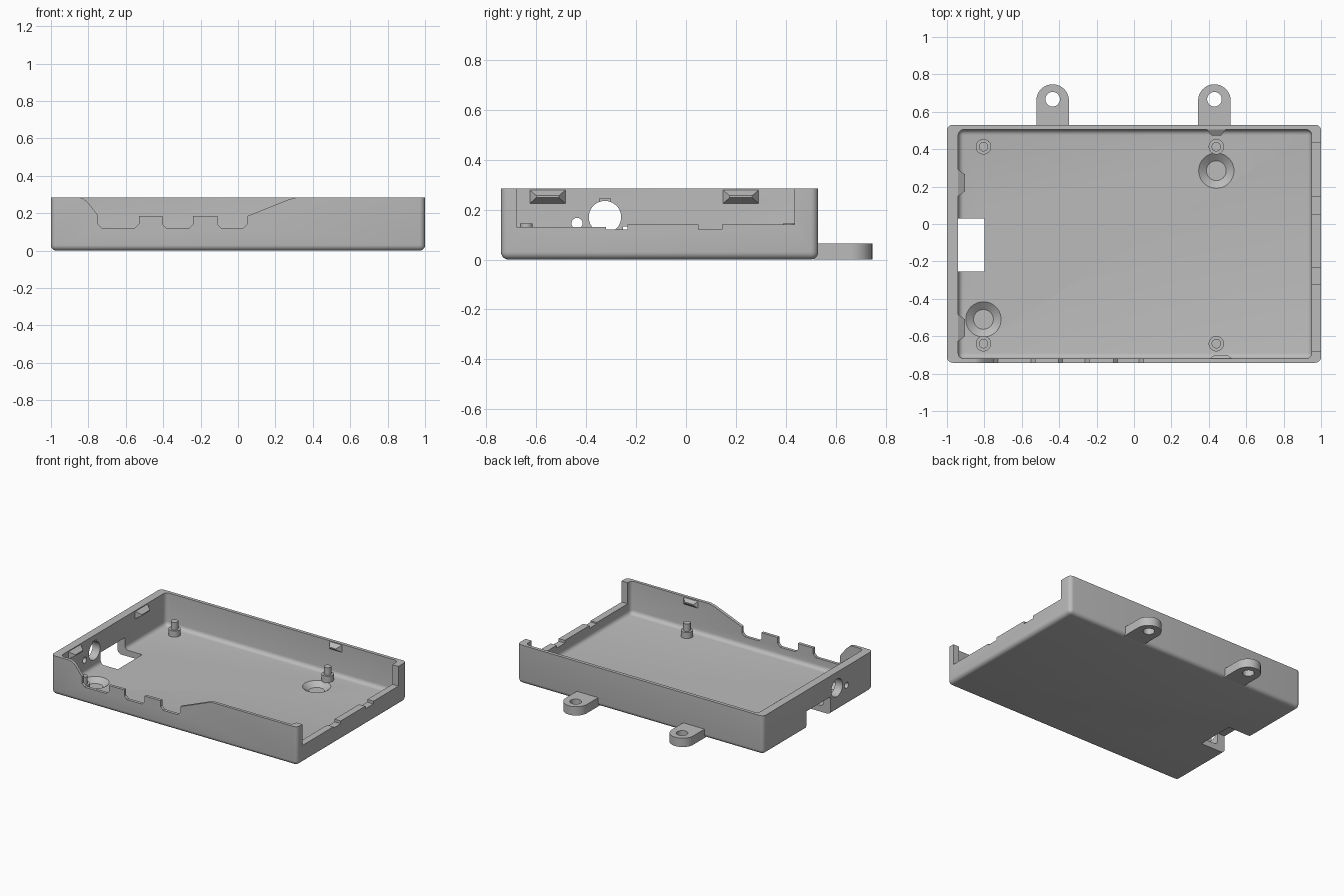
import bpy, bmesh, math

cube = bpy.data.objects.get("Cube")
if cube:
    bpy.data.objects.remove(cube, do_unlink=True)

GREY = (0.5, 0.5, 0.5, 1)
mat = bpy.data.materials.new("plain grey")
mat.use_nodes = True
mat.diffuse_color = GREY
mat.node_tree.nodes["Principled BSDF"].inputs["Base Color"].default_value = GREY


def finish(name, bm):
    bmesh.ops.recalc_face_normals(bm, faces=bm.faces)
    mesh = bpy.data.meshes.new(name)
    bm.to_mesh(mesh)
    bm.free()
    mesh.materials.append(mat)
    ob = bpy.data.objects.new(name, mesh)
    bpy.context.collection.objects.link(ob)
    return ob


def box(name, lo, hi, radius=0.0):
    """Box between two corners; a radius rounds all edges but the top ones."""
    bm = bmesh.new()
    bmesh.ops.create_cube(bm, size=1)
    for v in bm.verts:
        v.co = [lo[i] if v.co[i] < 0 else hi[i] for i in range(3)]
    if radius:
        edges = [e for e in bm.edges if min(v.co.z for v in e.verts) < hi[2] - 1e-4]
        bmesh.ops.bevel(bm, geom=edges, offset=radius, segments=5,
                        profile=0.5, affect='EDGES')
    return finish(name, bm)


def prism(name, pts, axis, start, end):
    """Extrude a closed 2D outline along the given axis."""
    bm = bmesh.new()

    def place(p, d):
        co = list(p)
        co.insert(axis, d)
        return bm.verts.new(co)

    face = bm.faces.new([place(p, start) for p in pts])
    out = bmesh.ops.extrude_face_region(bm, geom=[face])
    for v in out["geom"]:
        if isinstance(v, bmesh.types.BMVert):
            v.co[axis] = end
    return finish(name, bm)


def circle(cx, cy, r, n=40):
    return [(cx + r * math.cos(2 * math.pi * i / n),
             cy + r * math.sin(2 * math.pi * i / n)) for i in range(n)]


def cone(name, x, y, z0, z1, r0, r1):
    bm = bmesh.new()
    bmesh.ops.create_cone(bm, cap_ends=True, segments=40, radius1=r0,
                          radius2=r1, depth=z1 - z0)
    bmesh.ops.translate(bm, verts=bm.verts, vec=(x, y, (z0 + z1) / 2))
    return finish(name, bm)


def cut(ob, cutter):
    mod = ob.modifiers.new("cut", 'BOOLEAN')
    mod.operation = 'DIFFERENCE'
    mod.solver = 'EXACT'
    mod.object = cutter
    bpy.context.view_layer.objects.active = ob
    bpy.ops.object.modifier_apply(modifier=mod.name)
    bpy.data.objects.remove(cutter, do_unlink=True)


def smooth(ob):
    bpy.ops.object.select_all(action='DESELECT')
    ob.select_set(True)
    bpy.context.view_layer.objects.active = ob
    bpy.ops.object.shade_smooth_by_angle(angle=math.radians(32))


FLOOR, TOP = 0.045, 0.285

# Open tray
tray = box("tray", (-1, -0.742, 0), (1, 0.53, TOP), 0.03)
cut(tray, box("cavity", (-0.94, -0.72, FLOOR), (0.95, 0.505, 0.5), 0.03))

# Front wall cutout with three ports and a long ramp
front = [(-0.85, 0.4), (-0.85, 0.286), (-0.825, 0.277), (-0.80, 0.255), (-0.75, 0.19)]
for left, right in ((-0.75, -0.53), (-0.405, -0.24), (-0.11, 0.05)):
    front += [(left, 0.186), (left, 0.142), (left + 0.022, 0.12),
              (right - 0.022, 0.12), (right, 0.142), (right, 0.185)]
front.remove((-0.75, 0.186))
front += [(0.27, 0.273), (0.32, 0.286), (0.32, 0.4)]
cut(tray, prism("front_cutout", front, 1, -0.8, -0.7))

# Lowered side wall with two small notches
side = [(-0.68, 0.4), (-0.68, 0.13), (-0.32, 0.13), (-0.32, 0.12), (-0.235, 0.12),
        (-0.235, 0.14), (0.05, 0.14), (0.05, 0.12), (0.145, 0.12), (0.145, 0.14),
        (0.435, 0.14), (0.435, 0.4)]
cut(tray, prism("side_cutout", side, 0, 0.92, 1.1))

# Opening through the floor and the opposite wall, with round holes and key slot
cut(tray, box("corner_opening", (-1.1, -0.253, -0.1), (-0.8, 0.03, 0.132)))
cut(tray, prism("jack_hole", circle(-0.325, 0.17, 0.065), 0, -1.1, -0.85))
cut(tray, prism("pin_hole", circle(-0.437, 0.145, 0.022), 0, -1.1, -0.85))
cut(tray, box("key_slot", (-0.965, -0.347, 0.2), (-0.9, -0.303, 0.245)))

# Conical dishes in the floor
for x, y in ((0.44, 0.285), (-0.805, -0.51)):
    cut(tray, cone("dish", x, y, 0.013, FLOOR + 0.002, 0.053, 0.097))
smooth(tray)

# Stepped locating posts
for x in (-0.805, 0.44):
    for y in (-0.64, 0.413):
        smooth(cone("post_base", x, y, FLOOR - 0.01, 0.09, 0.041, 0.041))
        smooth(cone("post_pin", x, y, 0.08, 0.145, 0.025, 0.025))


# Snap bumps inside the walls: wide base on the wall, narrow ridge inwards
def bump(name, wall, inward, along, half, depth):
    bm = bmesh.new()
    bmesh.ops.create_cube(bm, size=1)
    for v in bm.verts:
        tip = v.co.x > 0
        s = math.copysign(half - 0.03 * tip, v.co.y)
        d = depth if tip else -0.005
        z = 0.252 + math.copysign(0.004 if tip else 0.03, v.co.z)
        if inward[0]:
            v.co = (wall + inward[0] * d, along + s, z)
        else:
            v.co = (along + s, wall + inward[1] * d, z)
    finish(name, bm)


bump("snap_bump_side", -0.94, (1, 0), 0.22, 0.075, 0.037)
bump("snap_bump_side", -0.94, (1, 0), -0.555, 0.075, 0.037)
bump("snap_bump_back", 0.505, (0, -1), 0.44, 0.055, 0.033)
bump("snap_bump_front", -0.72, (0, 1), 0.465, 0.065, 0.02)

# Mounting tabs on the back
for x in (-0.435, 0.43):
    r, cy = 0.087, 0.66
    arc = [(x + r * math.cos(a), cy + r * math.sin(a))
           for a in (math.pi * i / 24 for i in range(25))]
    tab = prism("mounting_tab", [(x + r, 0.512)] + arc + [(x - r, 0.512)], 2, 0, 0.065)
    cut(tab, prism("tab_hole", circle(x, 0.667, 0.039), 2, -0.1, 0.2))
    smooth(tab)
